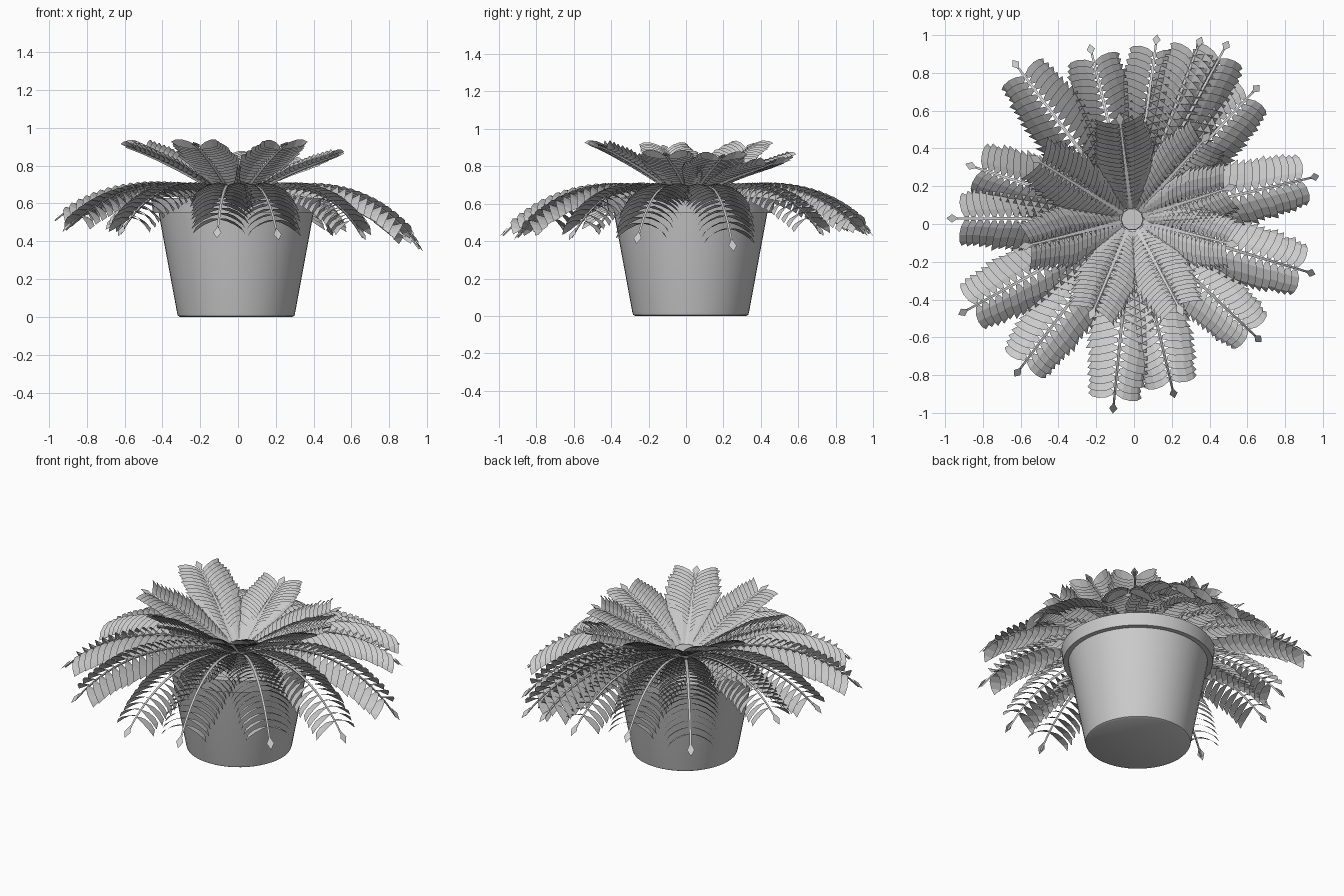
import bpy, bmesh, math, random
from mathutils import Vector

random.seed(4)
cube = bpy.data.objects.get("Cube")
if cube:
    bpy.data.objects.remove(cube, do_unlink=True)

grey = bpy.data.materials.new("plain_grey")
grey.use_nodes = True
COLOUR = (0.6, 0.6, 0.6, 1)
grey.diffuse_color = COLOUR
grey.node_tree.nodes["Principled BSDF"].inputs["Base Color"].default_value = COLOUR

CENTRE = Vector((-0.01, 0.025, 0))
UP = Vector((0, 0, 1))


def finish(bm, name):
    mesh = bpy.data.meshes.new(name)
    bm.to_mesh(mesh)
    bm.free()
    mesh.materials.append(grey)
    obj = bpy.data.objects.new(name, mesh)
    bpy.context.collection.objects.link(obj)
    return obj


def lathe(name, profile, sides):
    """Revolve (radius, height) points around the pot's axis."""
    bm = bmesh.new()
    rings = []
    for r, z in profile:
        rings.append([bm.verts.new(CENTRE + Vector((r * math.cos(a), r * math.sin(a), z)))
                      for a in (math.tau * i / sides for i in range(sides))])
    for low, high in zip(rings, rings[1:]):
        for i in range(sides):
            j = (i + 1) % sides
            bm.faces.new((low[i], low[j], high[j], high[i]))
    bm.faces.new(rings[0][::-1])
    bm.faces.new(rings[-1])
    return finish(bm, name)


def bezier(p, t):
    s = 1 - t
    return s**3 * p[0] + 3 * s * s * t * p[1] + 3 * s * t * t * p[2] + t**3 * p[3]


def frame(path, t):
    """Point, forward, side and normal along the frond's stem."""
    forward = (bezier(path, min(t + 0.01, 1)) - bezier(path, max(t - 0.01, 0))).normalized()
    side = UP.cross(forward).normalized()
    return bezier(path, t), forward, side, forward.cross(side)


def add_stem(bm, path, radius, steps=14):
    rings = []
    for k in range(steps + 1):
        t = k / steps
        p, f, s, n = frame(path, t)
        r = radius * (1 - 0.5 * t)
        rings.append([bm.verts.new(p + v * r) for v in (s + n * 0.5, -s + n * 0.5, -n)])
    for a, b in zip(rings, rings[1:]):
        for i in range(3):
            j = (i + 1) % 3
            bm.faces.new((a[j], a[i], b[i], b[j]))


def add_leaflet(bm, origin, f, s, n, length, width, tilt, rise, droop):
    """Curved blade with a pointed end, its outer edge lifted over the next one."""
    chord = f * math.cos(tilt) + n * math.sin(tilt)
    rows = []
    for u, w in ((0.06, 0.35), (0.3, 0.85), (0.6, 1.0), (0.85, 0.8)):
        mid = origin + s * length * u + f * length * 0.35 * u * u \
            + n * length * (rise * u - droop * u * u)
        rows.append([bm.verts.new(mid + chord * width * w * k) for k in (-0.5, 0.5)])
    tip = bm.verts.new(origin + s * length + f * length * 0.45 + n * length * (rise - droop))
    faces = [(a[0], a[1], b[1], b[0]) for a, b in zip(rows, rows[1:])]
    faces.append((rows[-1][0], rows[-1][1], tip))
    up_side = f.cross(s).dot(n) > 0
    for face in faces:
        bm.faces.new(face if up_side else face[::-1])


def frond(name, path, pairs, longest, width, tilt, rise, droop, base):
    bm = bmesh.new()
    add_stem(bm, path, 0.011)
    for k in range(pairs):
        u = k / (pairs - 1)
        p, f, s, n = frame(path, 0.06 + 0.84 * u)
        length = longest * min(1, base + 1.2 * u) * (1 - 0.25 * u**3)
        for side in (s, -s):
            add_leaflet(bm, p, f, side, n, length * random.uniform(0.95, 1.05),
                        width, tilt * (0.55 + 0.45 * u), rise, droop)
    # diamond at the stem's end
    p, f, s, n = frame(path, 1)
    bm.faces.new([bm.verts.new(p + n * 0.008 + v) for v in
                  (f * -0.06, s * -0.022 - f * 0.015, f * 0.025, s * 0.022 - f * 0.015)])
    return finish(bm, name)


def polar_path(angle, points):
    d = Vector((math.cos(angle), math.sin(angle), 0))
    return [CENTRE + d * r + UP * z for r, z in points]


# pot with a thicker rim, closed by the soil
pot = lathe("pot", [(0.297, 0), (0.308, 0.006), (0.312, 0.02), (0.41, 0.55), (0.44, 0.55),
                    (0.45, 0.63), (0.40, 0.63), (0.39, 0.59)], 48)
bpy.context.view_layer.objects.active = pot
pot.select_set(True)
bpy.ops.object.shade_smooth_by_angle(angle=math.radians(30))
pot.select_set(False)

# short crown the fronds grow from
lathe("crown", [(0.04, 0.58), (0.06, 0.64), (0.058, 0.66)], 10)

# long drooping fronds: tip x, y, z
OUTER = [(0.96, 0.25, 0.36), (0.94, -0.26, 0.40), (0.66, -0.61, 0.42), (0.21, -0.90, 0.42),
         (-0.11, -0.98, 0.43), (-0.62, -0.79, 0.44), (-0.91, -0.47, 0.46), (-0.97, 0.03, 0.51),
         (-0.87, 0.31, 0.52), (-0.63, 0.85, 0.46), (-0.23, 0.93, 0.47), (0.12, 0.98, 0.44),
         (0.35, 0.97, 0.46), (0.49, 0.95, 0.44), (0.65, 0.72, 0.44)]
for i, tip in enumerate(OUTER):
    d = Vector(tip) - CENTRE
    r = math.hypot(d.x, d.y)
    path = polar_path(math.atan2(d.y, d.x),
                      [(0.05, 0.61), (0.3 * r, 0.74), (0.72 * r, 0.75), (r, d.z)])
    frond(f"outer_frond_{i + 1}", path, 22, 0.185, 0.068, math.radians(55), 0.1, 0.45, 0.55)

# shorter raised fronds: angle, reach, tip height
INNER = [(97, 0.55, 0.85), (48, 0.60, 0.82), (18, 0.56, 0.85), (-14, 0.56, 0.86),
         (-62, 0.56, 0.91), (-113, 0.56, 0.91), (-166, 0.60, 0.90), (148, 0.62, 0.91)]
for i, (deg, r, z) in enumerate(INNER):
    path = polar_path(math.radians(deg),
                      [(0.05, 0.63), (0.35 * r, 0.73), (0.7 * r, z - 0.06), (r, z)])
    frond(f"inner_frond_{i + 1}", path, 20, 0.175, 0.055, math.radians(30), 0.5, 0.4, 0.35)
